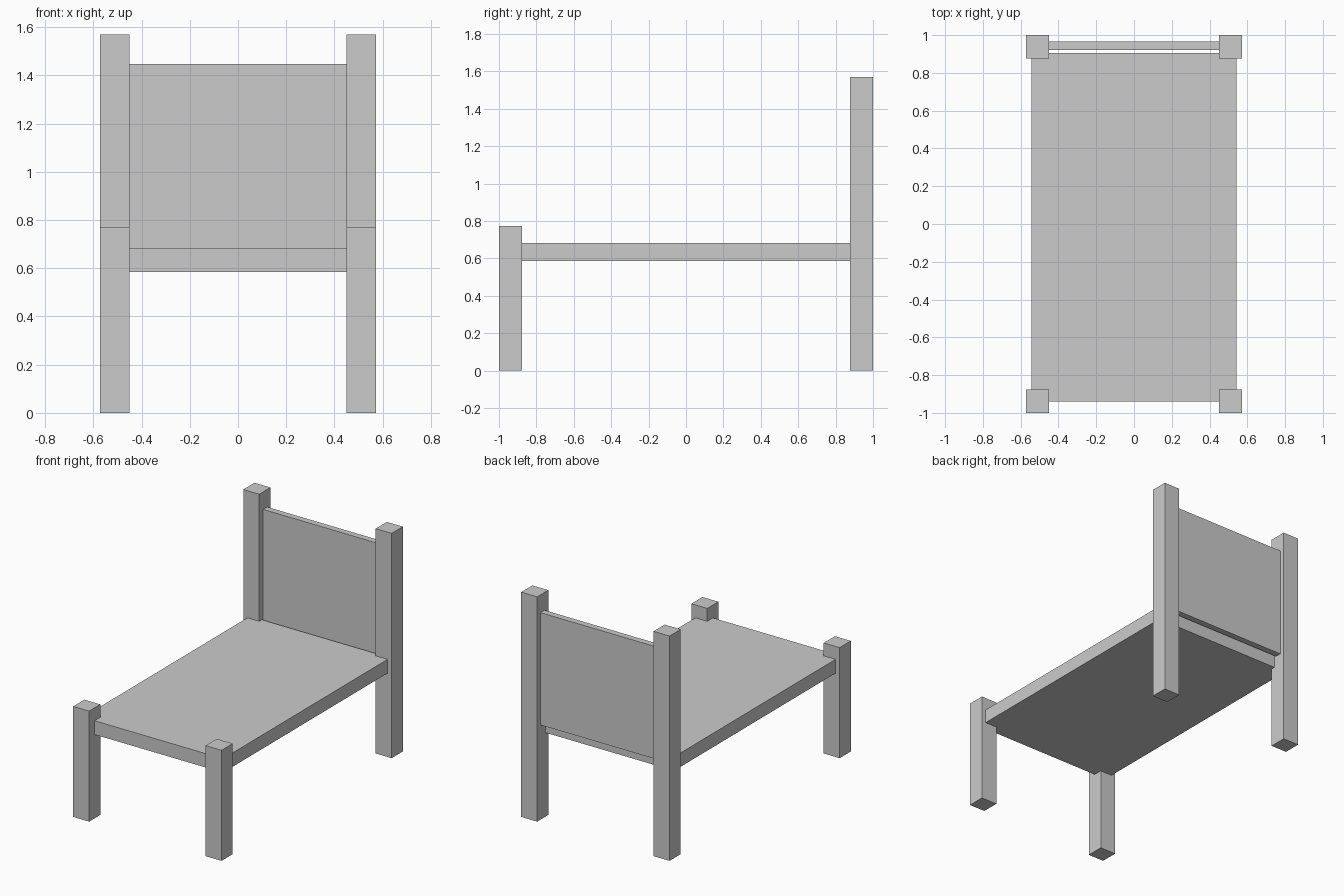
import bpy

if "Cube" in bpy.data.objects:
    bpy.data.objects.remove(bpy.data.objects["Cube"])


def box(name, x, y, z):
    """Box from (min, max) ranges on each axis."""
    bpy.ops.mesh.primitive_cube_add(size=1)
    ob = bpy.context.object
    ob.name = name
    ob.location = [(r[0] + r[1]) / 2 for r in (x, y, z)]
    ob.scale = [r[1] - r[0] for r in (x, y, z)]
    bpy.ops.object.transform_apply(location=True, rotation=False, scale=True)
    return ob


# Square corner posts: short at the foot, tall at the head
for side, x in (("left", (-0.573, -0.45)), ("right", (0.45, 0.573))):
    box(f"foot_post_{side}", x, (-1.0, -0.877), (0, 0.772))
    box(f"head_post_{side}", x, (0.877, 1.0), (0, 1.57))

# Bed base running into the posts
box("bed_base", (-0.542, 0.542), (-0.94, 0.906), (0.585, 0.682))

# Headboard panel between the tall posts
box("headboard", (-0.455, 0.455), (0.921, 0.965), (0.662, 1.447))
